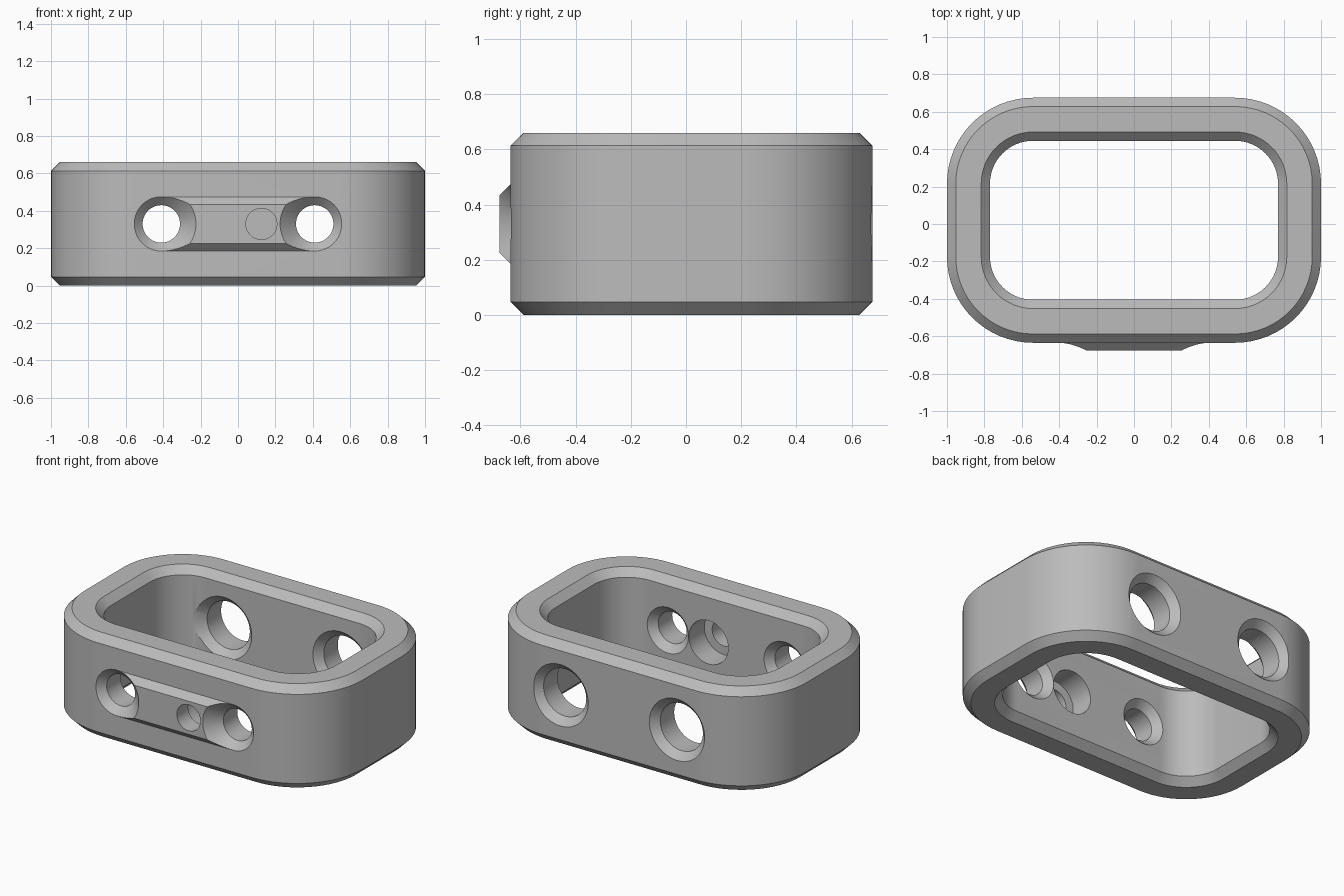
import bpy
import bmesh
from math import sin, cos, pi, radians

cube = bpy.data.objects.get("Cube")
if cube:
    bpy.data.objects.remove(cube, do_unlink=True)

MID_Y = 0.02            # centre of the ring in depth
CORE_X, CORE_Y = 0.54, 0.195   # centres of the corner arcs
OUTER, INNER = 0.46, 0.23      # corner radii
HEIGHT, BEVEL = 0.66, 0.047
HOLE_X, HOLE_Z = 0.41, 0.33
FRONT, BACK = MID_Y - CORE_Y - OUTER, MID_Y + CORE_Y + OUTER
FRONT_IN, BACK_IN = MID_Y - CORE_Y - INNER, MID_Y + CORE_Y + INNER

grey = bpy.data.materials.new("plain grey")
grey.use_nodes = True
COLOUR = (0.5, 0.5, 0.5, 1)
grey.diffuse_color = COLOUR
grey.node_tree.nodes["Principled BSDF"].inputs["Base Color"].default_value = COLOUR


def make_object(name, loops, close_stack):
    """Bridge a stack of equal point loops, either into a ring or with end caps."""
    bm = bmesh.new()
    rows = [[bm.verts.new(p) for p in loop] for loop in loops]
    n = len(rows[0])
    for i in range(len(rows) if close_stack else len(rows) - 1):
        a, b = rows[i], rows[(i + 1) % len(rows)]
        for j in range(n):
            k = (j + 1) % n
            bm.faces.new((a[j], a[k], b[k], b[j]))
    if not close_stack:
        bm.faces.new(rows[0])
        bm.faces.new(rows[-1])
    bmesh.ops.recalc_face_normals(bm, faces=bm.faces)
    mesh = bpy.data.meshes.new(name)
    bm.to_mesh(mesh)
    bm.free()
    mesh.materials.append(grey)
    obj = bpy.data.objects.new(name, mesh)
    bpy.context.collection.objects.link(obj)
    return obj


def rounded_loop(radius, z, steps=16):
    points = []
    for corner, (sx, sy) in enumerate([(1, 1), (-1, 1), (-1, -1), (1, -1)]):
        for s in range(steps + 1):
            a = (corner + s / steps) * pi / 2
            points.append((sx * CORE_X + radius * cos(a),
                           MID_Y + sy * CORE_Y + radius * sin(a), z))
    return points


def turned_cutter(name, x, profile, steps=64):
    """Round cutter along y from (radius, y) pairs."""
    loops = [[(x + r * cos(2 * pi * s / steps), y, HOLE_Z + r * sin(2 * pi * s / steps))
              for s in range(steps)] for r, y in profile]
    obj = make_object(name, loops, False)
    obj.hide_render = True
    return obj


def combine(target, tool, operation):
    mod = target.modifiers.new(tool.name, 'BOOLEAN')
    mod.operation = operation
    mod.solver = 'EXACT'
    mod.object = tool
    bpy.context.view_layer.objects.active = target
    bpy.ops.object.modifier_apply(modifier=mod.name)
    bpy.data.objects.remove(tool, do_unlink=True)


def through_hole(name, x, radius, near, far):
    """Hole through a wall with a 45 degree countersink on both sides."""
    sink, over = 0.045, 0.06
    wide = radius + sink + over
    return turned_cutter(name, x, [(wide, near - over), (radius, near + sink),
                                   (radius, far - sink), (wide, far + over)])


# Rounded ring with bevelled rims inside and outside
section = [(OUTER, BEVEL), (OUTER, HEIGHT - BEVEL), (OUTER - BEVEL, HEIGHT),
           (INNER + BEVEL, HEIGHT), (INNER, HEIGHT - BEVEL), (INNER, BEVEL),
           (INNER + BEVEL, 0), (OUTER - BEVEL, 0)]
body = make_object("ring_body", [rounded_loop(r, z) for r, z in section], True)

# Raised front pad with sloped long edges
pad_section = [(-0.6, -0.145), (FRONT, -0.145), (-0.675, -0.105),
               (-0.675, 0.105), (FRONT, 0.145), (-0.6, 0.145)]
pad = make_object("front_pad", [[(x, y, HOLE_Z + h) for y, h in pad_section]
                                for x in (-0.4, 0.4)], False)
combine(body, pad, 'UNION')

# Paired holes: narrow at the front, wide at the back
for side in (-1, 1):
    combine(body, through_hole("front_hole", side * HOLE_X, 0.1, FRONT, FRONT_IN), 'DIFFERENCE')
    combine(body, through_hole("back_hole", side * HOLE_X, 0.15, BACK_IN, BACK), 'DIFFERENCE')

# Small off-centre hole with a wide bore from the inside
combine(body, turned_cutter("stepped_hole", 0.125, [
    (0.083, -0.75), (0.083, -0.56), (0.138, -0.56), (0.138, -0.35)]), 'DIFFERENCE')

# Smooth curved walls, crisp bevel edges
bpy.ops.object.select_all(action='DESELECT')
body.select_set(True)
bpy.context.view_layer.objects.active = body
bpy.ops.object.shade_smooth_by_angle(angle=radians(30))
